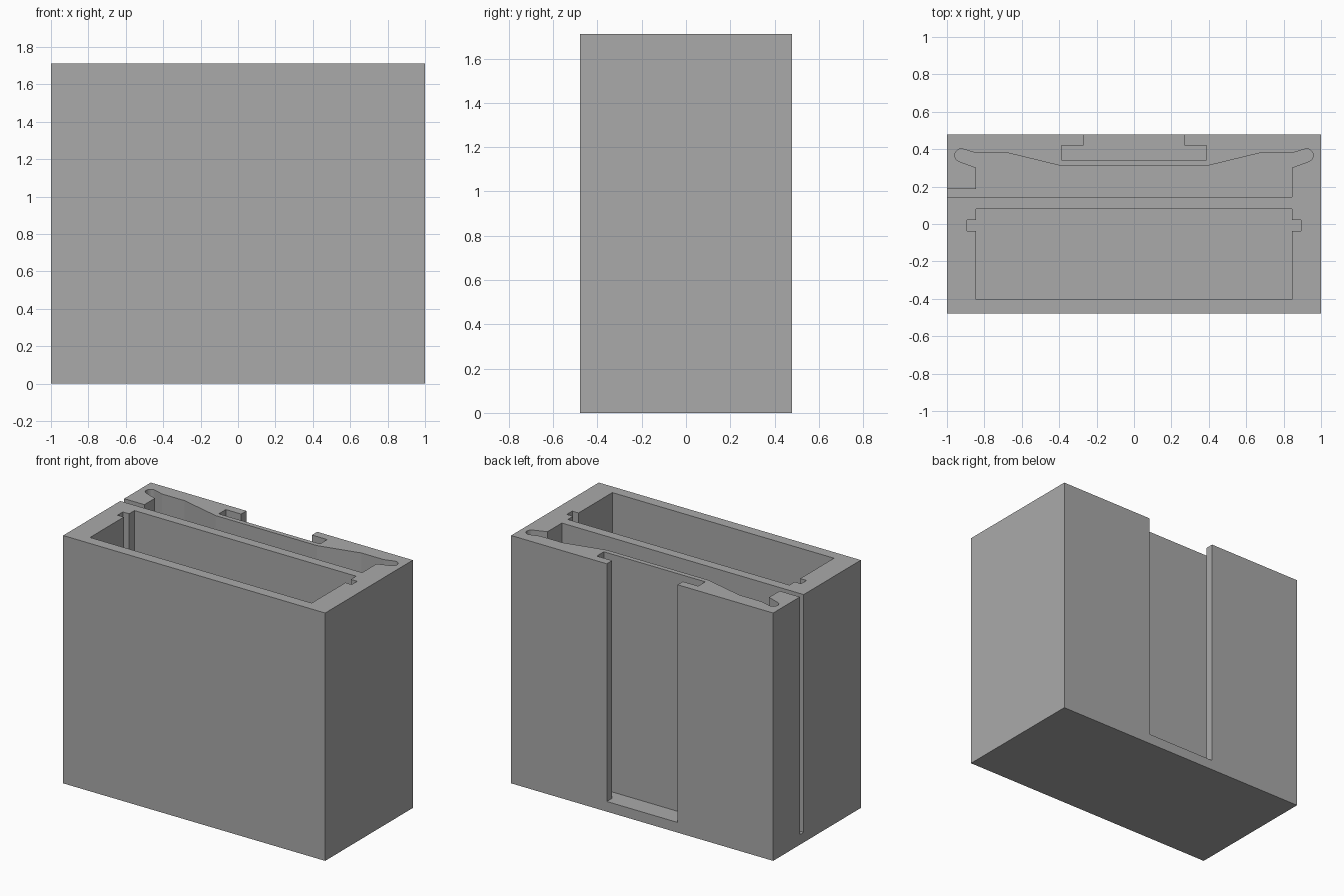
import bpy, bmesh, math

if "Cube" in bpy.data.objects:
    bpy.data.objects.remove(bpy.data.objects["Cube"])

HEIGHT, FLOOR = 1.71, 0.07

grey = bpy.data.materials.new("plain grey")
grey.diffuse_color = (0.4, 0.4, 0.4, 1)
grey.use_nodes = True
grey.node_tree.nodes["Principled BSDF"].inputs["Base Color"].default_value = grey.diffuse_color


def prism(name, outline, z0, z1):
    """Extrude a counter-clockwise plan outline from z0 to z1."""
    bm = bmesh.new()
    face = bm.faces.new([bm.verts.new((x, y, z0)) for x, y in outline])
    top = bmesh.ops.extrude_face_region(bm, geom=[face])["geom"]
    verts = [g for g in top if isinstance(g, bmesh.types.BMVert)]
    bmesh.ops.translate(bm, verts=verts, vec=(0, 0, z1 - z0))
    bmesh.ops.recalc_face_normals(bm, faces=bm.faces)
    mesh = bpy.data.meshes.new(name)
    bm.to_mesh(mesh)
    bm.free()
    mesh.materials.append(grey)
    obj = bpy.data.objects.new(name, mesh)
    bpy.context.collection.objects.link(obj)
    return obj


def mirrored(right):
    """Complete a right-half outline (running upwards) with its mirror image."""
    return right + [(-x, y) for x, y in reversed(right)]


# Solid block
block = prism("holder_body", mirrored([(1, -0.478), (1, 0.478)]), 0, HEIGHT)

# Large front pocket with a small groove in each end wall
front_pocket = mirrored([(0.846, -0.405), (0.846, -0.037), (0.894, -0.037),
                         (0.894, 0.022), (0.846, 0.022), (0.846, 0.08)])

# Rear pocket with rounded ears at both ends and a sloping back wall
ear = [(0.923 + 0.035 * math.cos(math.radians(a)),
        0.367 + 0.035 * math.sin(math.radians(a))) for a in range(-65, 116, 15)]
rear_half = [(0.846, 0.145), (0.846, 0.302)] + ear + [
    (0.846, 0.38), (0.675, 0.38), (0.387, 0.31)]
rear_pocket = mirrored(rear_half)
# Thin side slot joins the rear pocket to the left face
rear_pocket = rear_pocket[:-1] + [(-0.846, 0.187), (-1.1, 0.187), (-1.1, 0.145)]

# T-shaped channel open to the back
t_channel = mirrored([(0.387, 0.343), (0.387, 0.42), (0.27, 0.42), (0.27, 0.6)])

# Cut every opening down to the floor
for name, outline in (("front_pocket_cutter", front_pocket),
                      ("rear_pocket_cutter", rear_pocket),
                      ("back_channel_cutter", t_channel)):
    cutter = prism(name, outline, FLOOR, HEIGHT + 0.1)
    cutter.hide_render = True
    cutter.hide_set(True)
    cut = block.modifiers.new(name, 'BOOLEAN')
    cut.operation = 'DIFFERENCE'
    cut.solver = 'EXACT'
    cut.object = cutter
